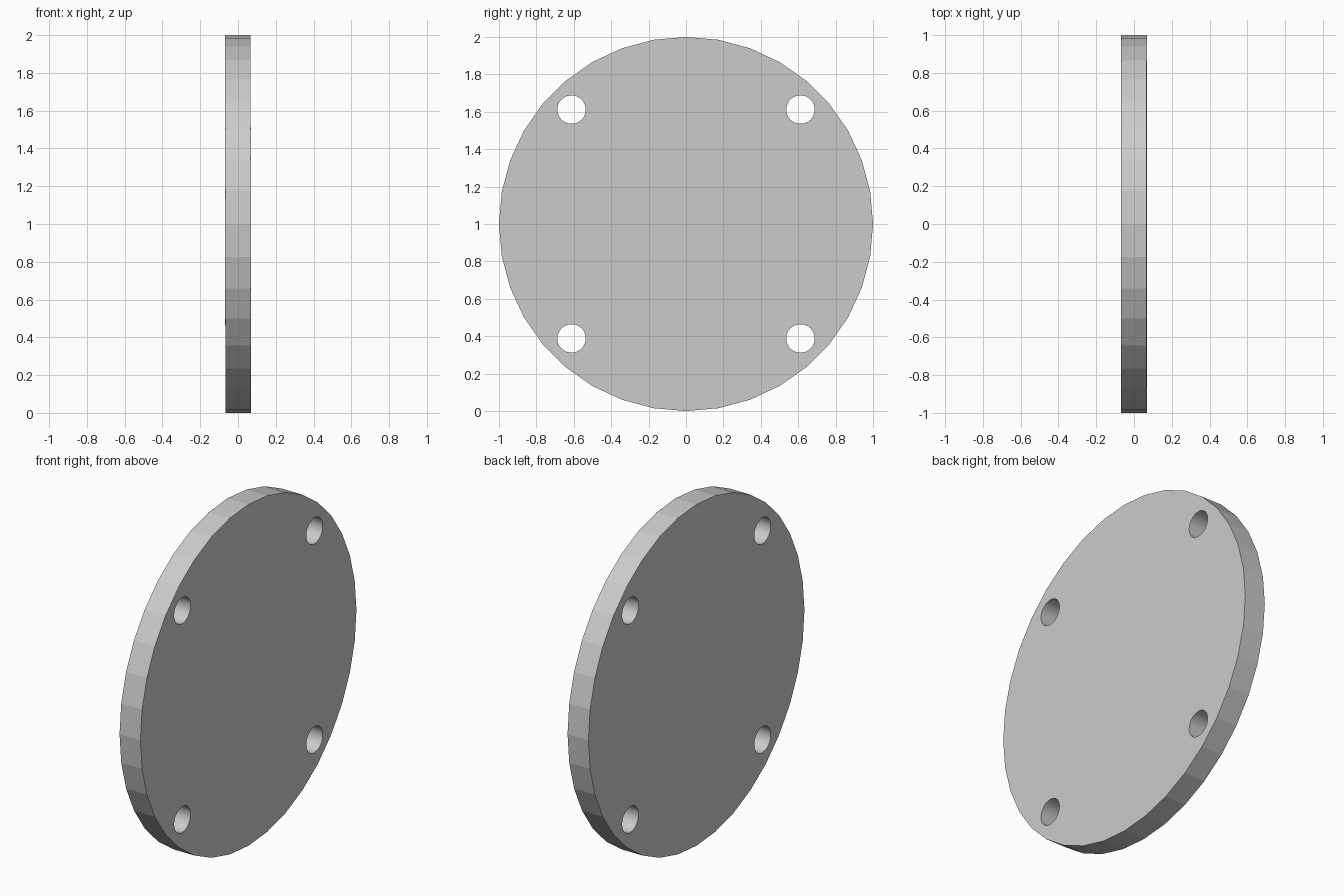
import bpy, bmesh
from math import radians
from mathutils import Matrix

if "Cube" in bpy.data.objects:
    bpy.data.objects.remove(bpy.data.objects["Cube"])

RADIUS, THICK = 1.0, 0.135
HOLE_R, HOLE_OFF = 0.076, 0.612


def x_cylinders(name, centres, radius, depth, sides):
    """One object made of cylinders lying along x."""
    bm = bmesh.new()
    for y, z in centres:
        m = Matrix.Translation((0, y, z)) @ Matrix.Rotation(radians(90), 4, 'Y')
        bmesh.ops.create_cone(bm, cap_ends=True, segments=sides, radius1=radius,
                              radius2=radius, depth=depth, matrix=m)
    mesh = bpy.data.meshes.new(name)
    bm.to_mesh(mesh)
    bm.free()
    obj = bpy.data.objects.new(name, mesh)
    bpy.context.collection.objects.link(obj)
    return obj


# round flange plate, standing on edge
plate = x_cylinders("flange_plate", [(0, 1)], RADIUS, THICK, 36)

# four bolt holes
corners = [(sy * HOLE_OFF, 1 + sz * HOLE_OFF) for sy in (-1, 1) for sz in (-1, 1)]
cutter = x_cylinders("bolt_hole_cutter", corners, HOLE_R, THICK * 3, 36)
cutter.hide_render = True

cut = plate.modifiers.new("bolt_holes", 'BOOLEAN')
cut.operation = 'DIFFERENCE'
cut.solver = 'EXACT'
cut.object = cutter
bpy.context.view_layer.objects.active = plate
bpy.ops.object.modifier_apply(modifier=cut.name)
bpy.data.objects.remove(cutter)
